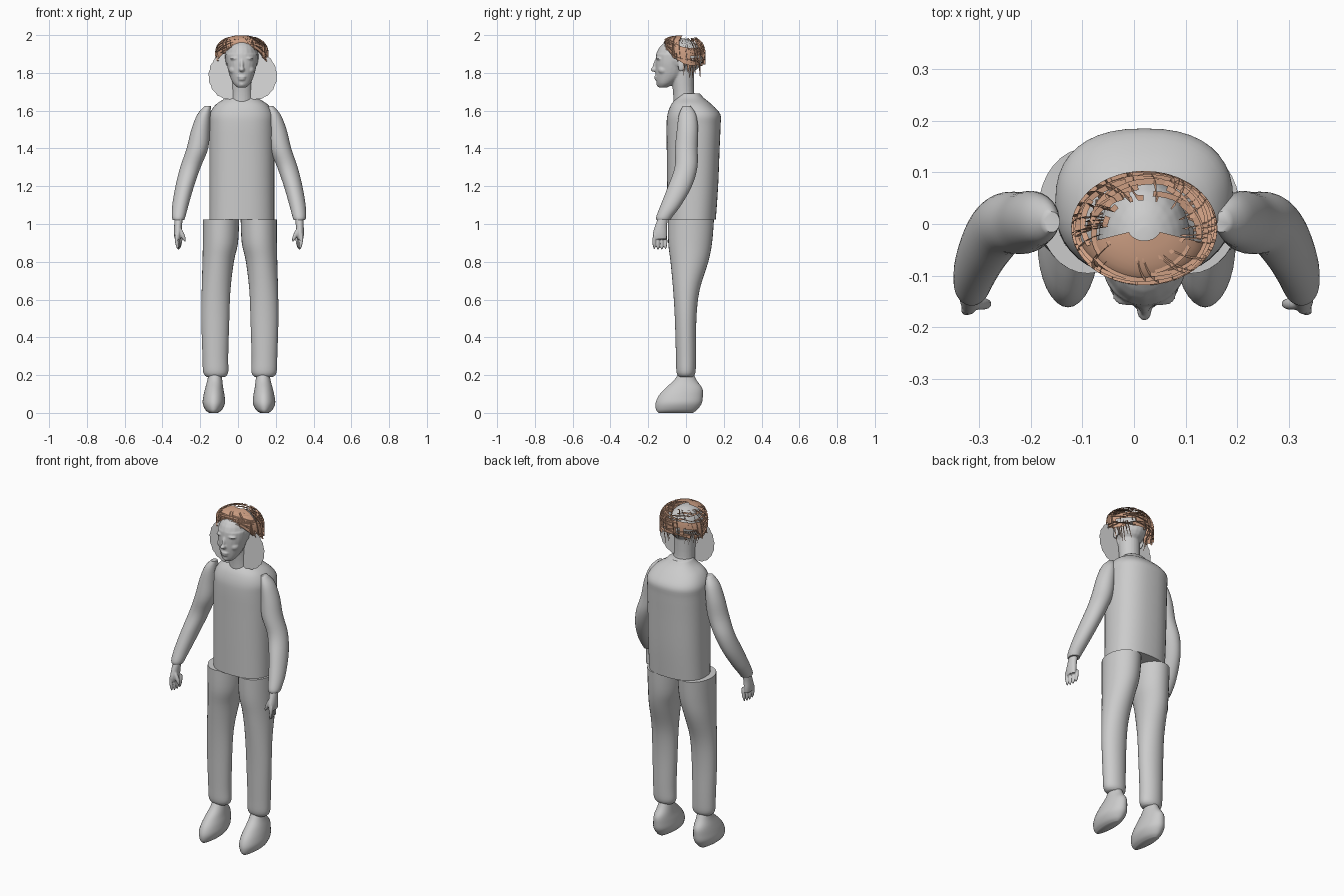
import bpy, bmesh, math, random
from mathutils import Vector, Matrix

random.seed(4)
if "Cube" in bpy.data.objects:
    bpy.data.objects.remove(bpy.data.objects["Cube"])
TAU = math.tau
MID = 0.02  # centre of head and torso


def material(name, rgb):
    m = bpy.data.materials.new(name)
    m.use_nodes = True
    m.diffuse_color = (*rgb, 1)
    m.node_tree.nodes["Principled BSDF"].inputs["Base Color"].default_value = (*rgb, 1)
    return m


GREY = material("plain grey", (0.6, 0.6, 0.6))
PALE = material("pale grey", (0.72, 0.72, 0.72))
COPPER = material("copper hair", (0.62, 0.35, 0.23))


def finish(bm, name, mat, angle=50):
    me = bpy.data.meshes.new(name)
    bm.to_mesh(me)
    bm.free()
    me.materials.append(mat)
    ob = bpy.data.objects.new(name, me)
    bpy.context.collection.objects.link(ob)
    bpy.ops.object.select_all(action="DESELECT")
    ob.select_set(True)
    bpy.context.view_layer.objects.active = ob
    bpy.ops.object.shade_smooth_by_angle(angle=math.radians(angle))
    return ob


def spline(rows, steps):
    """Smooth a list of rings (z, x, y, rx, ry) with Catmull-Rom."""
    out = []
    for i in range(len(rows) - 1):
        a, b, c, d = (rows[max(0, min(len(rows) - 1, i + k))] for k in (-1, 0, 1, 2))
        for s in range(steps):
            t = s / steps
            out.append([q + t * (r - p) / 2 + t * t * (p - 2.5 * q + 2 * r - d_ / 2)
                        + t ** 3 * (1.5 * (q - r) + (d_ - p) / 2)
                        for p, q, r, d_ in zip(a, b, c, d)])
    return out + [list(rows[-1])]


def loft(bm, rows, mirror=1, centre=0.0, power=2.0, seg=32, steps=4):
    rings = []
    for z, x, y, rx, ry in spline(rows, steps):
        ring = []
        for k in range(seg):
            c, s = math.cos(TAU * k / seg), math.sin(TAU * k / seg)
            px = x + rx * math.copysign(abs(c) ** (2 / power), c)
            py = y + ry * math.copysign(abs(s) ** (2 / power), s)
            ring.append(bm.verts.new((centre + mirror * px, py, z)))
        rings.append(ring)
    faces = [bm.faces.new(rings[0]), bm.faces.new(rings[-1])]
    for lo, hi in zip(rings, rings[1:]):
        for k in range(seg):
            n = (k + 1) % seg
            faces.append(bm.faces.new((lo[k], lo[n], hi[n], hi[k])))
    bmesh.ops.recalc_face_normals(bm, faces=faces)


def blob(bm, loc, size, tilt=0, axis="X"):
    m = Matrix.Translation(loc) @ Matrix.Rotation(tilt, 4, axis) @ Matrix.Diagonal((*size, 1))
    bmesh.ops.create_uvsphere(bm, u_segments=20, v_segments=14, radius=1, matrix=m)


def fuse(ob, voxel, rounds):
    r = ob.modifiers.new("blend", "REMESH")
    r.mode, r.voxel_size, r.use_smooth_shade = "VOXEL", voxel, True
    s = ob.modifiers.new("soften", "SMOOTH")
    s.factor, s.iterations = 0.5, rounds


# Torso with a collar
bm = bmesh.new()
loft(bm, [(1.025, MID, .03, .172, .128), (1.2, MID, .035, .172, .135), (1.4, MID, .038, .172, .14),
          (1.52, MID, .04, .172, .143), (1.58, MID, .042, .17, .14), (1.63, MID, .03, .14, .11),
          (1.665, MID, .022, .09, .075), (1.69, MID, .02, .066, .055)], power=2.4, seg=40)
finish(bm, "torso", GREY)

for side, s in (("left", 1), ("right", -1)):
    # Trouser leg
    bm = bmesh.new()
    loft(bm, [(.19, .127, 0, .048, .036), (.215, .128, 0, .066, .05), (.3, .13, 0, .068, .053),
              (.5, .13, -.002, .074, .057), (.65, .126, .002, .076, .07), (.8, .115, .018, .083, .1),
              (.9, .103, .022, .093, .116), (1.025, .1, .026, .096, .122)], s, .01)
    finish(bm, side + "_trouser_leg", GREY)

    # Ankle and shoe
    bm = bmesh.new()
    loft(bm, [(0, .135, -.055, .022, .09), (.015, .134, -.05, .043, .108), (.05, .133, -.039, .059, .122),
              (.09, .132, -.028, .056, .117), (.13, .131, -.012, .048, .098), (.17, .128, -.004, .04, .062),
              (.21, .127, 0, .034, .038)], s, .005)
    finish(bm, side + "_shoe", GREY)

    # Sleeve
    bm = bmesh.new()
    loft(bm, [(1.02, .32, -.12, .03, .036), (1.04, .319, -.114, .036, .043), (1.1, .31, -.08, .043, .054),
              (1.2, .287, -.032, .049, .063), (1.3, .257, 0, .054, .06), (1.4, .22, .002, .057, .06),
              (1.5, .203, .008, .049, .056), (1.58, .185, .008, .035, .045),
              (1.625, .165, .004, .016, .02)], s, .005)
    finish(bm, side + "_sleeve", GREY)

    # Hand with thumb and fingers
    bm = bmesh.new()
    loft(bm, [(.92, .325, -.138, .016, .036), (.95, .324, -.138, .02, .038),
              (.99, .322, -.132, .021, .032), (1.04, .319, -.12, .022, .026)], s, .005, seg=16)
    for i in range(4):
        blob(bm, (.005 + s * (.33 - .007 * i), -.168 + .02 * i, .903 + .004 * abs(i - 1.5)),
             (.009, .0095, .043), s * (.14 - .1 * i), "Y")
    blob(bm, (.005 + s * .3, -.155, .945), (.011, .012, .042), s * .4, "Y")
    fuse(finish(bm, side + "_hand", GREY), .004, 3)

# Head, face and neck blended into one skin
bm = bmesh.new()
loft(bm, [(1.64, MID, -.005, .064, .062), (1.7, MID, -.013, .058, .056),
          (1.82, MID, -.02, .06, .062)], seg=24)
blob(bm, (MID, -.034, 1.885), (.09, .125, .098))
loft(bm, [(1.722, MID, -.122, .022, .022), (1.745, MID, -.108, .046, .046), (1.79, MID, -.085, .066, .076),
          (1.85, MID, -.076, .08, .086), (1.9, MID, -.073, .083, .085)], seg=24)
blob(bm, (MID, -.166, 1.818), (.015, .022, .013))             # nose tip
blob(bm, (MID, -.161, 1.842), (.010, .014, .036), -.25)       # nose bridge
blob(bm, (MID, -.155, 1.779), (.024, .014, .006))             # upper lip
blob(bm, (MID, -.153, 1.766), (.02, .014, .007))              # lower lip
blob(bm, (MID, -.138, 1.74), (.02, .018, .016))               # chin
for s in (-1, 1):
    blob(bm, (MID + s * .034, -.139, 1.877), (.028, .02, .008), s * .1, "Y")   # brow
    blob(bm, (MID + s * .034, -.137, 1.855), (.015, .015, .009))               # eye
    blob(bm, (MID + s * .042, -.118, 1.815), (.026, .03, .024))                # cheek
    blob(bm, (MID + s * .088, -.022, 1.84), (.009, .02, .034), -.2)            # ear
fuse(finish(bm, "head", GREY), .005, 3)

# Flat cards with wavy rims at both sides of the head
for side, s in (("left", 1), ("right", -1)):
    bm = bmesh.new()
    rim = []
    for k in range(72):
        a = TAU * k / 72
        r = 1 + .018 * math.sin(18 * a)
        rim.append(bm.verts.new((.025 + s * (.07 + .11 * r * math.cos(a)), -.045, 1.785 + .125 * r * math.sin(a))))
    f = bm.faces.new(rim)
    f.normal_update()
    if f.normal.y > 0:
        f.normal_flip()
    finish(bm, side + "_hair_card", PALE)


def cap(a, t, grow=0.0):
    """Point on the hair shell: a runs round the head, t from crown 0 to rim 1."""
    back = (1 + math.sin(a)) / 2
    sidew = abs(math.cos(a))
    rim = 1.945 - .075 * sidew ** 2 - .09 * back ** 2
    r = math.sin(min(1, t * 1.25) * math.pi / 2)
    z = 2.0 - (2.0 - rim) * t ** 2
    return Vector((MID + (.135 * r + grow) * math.cos(a), -.008 + (.104 * r + grow) * math.sin(a), z))


# Hair patches: solid over the brow and temples, ragged and open at the crown behind
bm = bmesh.new()
N, M = 40, 10
grid = [[bm.verts.new(cap(TAU * k / N, .12 + .88 * j / M)) for k in range(N)] for j in range(M + 1)]
for j in range(M):
    for k in range(N):
        a = TAU * (k + .5) / N
        crown = j < 6 and math.sin(a) > -.25
        ragged = j > 7 and math.sin(a) > .3 and random.random() < .45
        if not crown and not ragged:
            n = (k + 1) % N
            bm.faces.new((grid[j][k], grid[j + 1][k], grid[j + 1][n], grid[j][n]))
finish(bm, "hair_patches", COPPER)

# Crossing strands standing on the shell
bm = bmesh.new()
for i in range(110):
    a0, t0 = random.uniform(0, TAU), random.uniform(.35, .95)
    da, dt = random.choice(((.9, .08), (-.9, .08), (.12, .5), (-.25, -.45)))
    pairs = []
    for k in range(7):
        u = k / 6
        a, t = a0 + da * u, max(.3, min(1.03, t0 + dt * u))
        pairs.append([bm.verts.new(cap(a, t, g)) for g in (-.004, .007)])
    for p, q in zip(pairs, pairs[1:]):
        bm.faces.new((p[0], q[0], q[1], p[1]))
# Loose locks hanging behind the ears
for s in (-1, 1):
    for i in range(7):
        y = -.01 + .013 * i
        top = Vector((MID + s * (.115 - .005 * i), y, 1.88))
        tip = top + Vector((-s * .025, random.uniform(-.01, .01), -.06 - .05 * random.random()))
        w = Vector((0, .005, 0))
        bm.faces.new([bm.verts.new(v) for v in (top - w, top + w, tip + w / 3, tip - w / 3)])
finish(bm, "hair_strands", COPPER)
